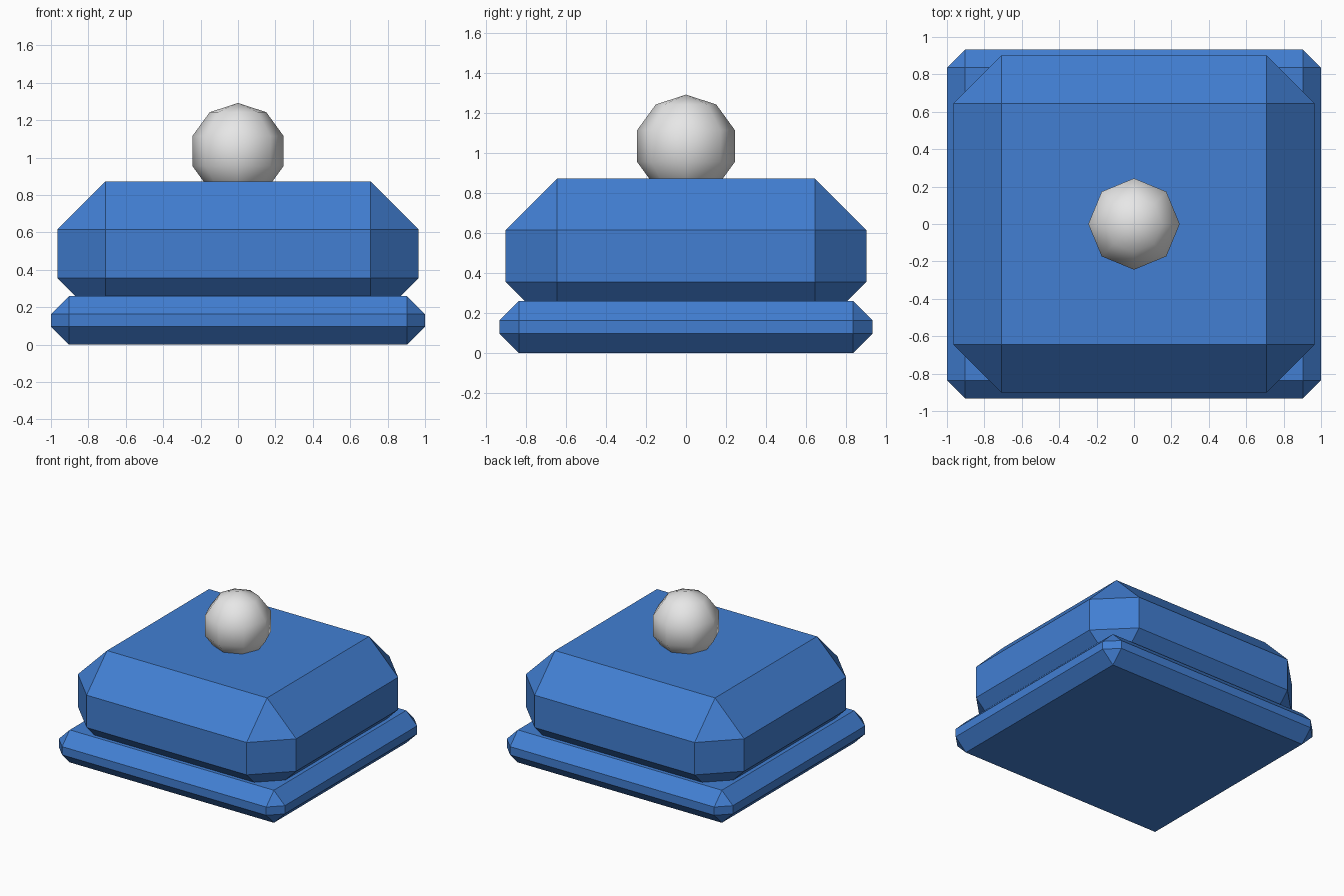
import bpy

cube = bpy.data.objects.get("Cube")
if cube:
    bpy.data.objects.remove(cube, do_unlink=True)


def make_material(name, rgb):
    mat = bpy.data.materials.new(name)
    mat.use_nodes = True
    color = (*rgb, 1.0)
    mat.diffuse_color = color
    mat.node_tree.nodes["Principled BSDF"].inputs["Base Color"].default_value = color
    return mat


def chamfered_box(name, size, bottom, chamfer, mat):
    """Flat-faced box with a single-segment chamfer on every edge."""
    bpy.ops.mesh.primitive_cube_add(size=1, location=(0, 0, bottom + size[2] / 2))
    obj = bpy.context.object
    obj.name = name
    obj.scale = size
    bpy.ops.object.transform_apply(location=False, rotation=False, scale=True)
    bevel = obj.modifiers.new("Chamfer", 'BEVEL')
    bevel.width = chamfer
    bevel.segments = 1
    obj.data.materials.append(mat)
    return obj


blue = make_material("blue", (0.054, 0.212, 0.651))
white = make_material("off_white", (0.8, 0.8, 0.8))

# Lid rim and raised lid
chamfered_box("rim", (2.0, 1.866, 0.26), 0.0, 0.097, blue)
chamfered_box("lid", (1.932, 1.804, 0.775), 0.098, 0.258, blue)

# Round knob, partly sunk into the lid
bpy.ops.mesh.primitive_uv_sphere_add(segments=8, ring_count=5, radius=0.257,
                                     location=(0, 0, 1.035))
knob = bpy.context.object
knob.name = "knob"
knob.data.materials.append(white)
bpy.ops.object.shade_smooth()
